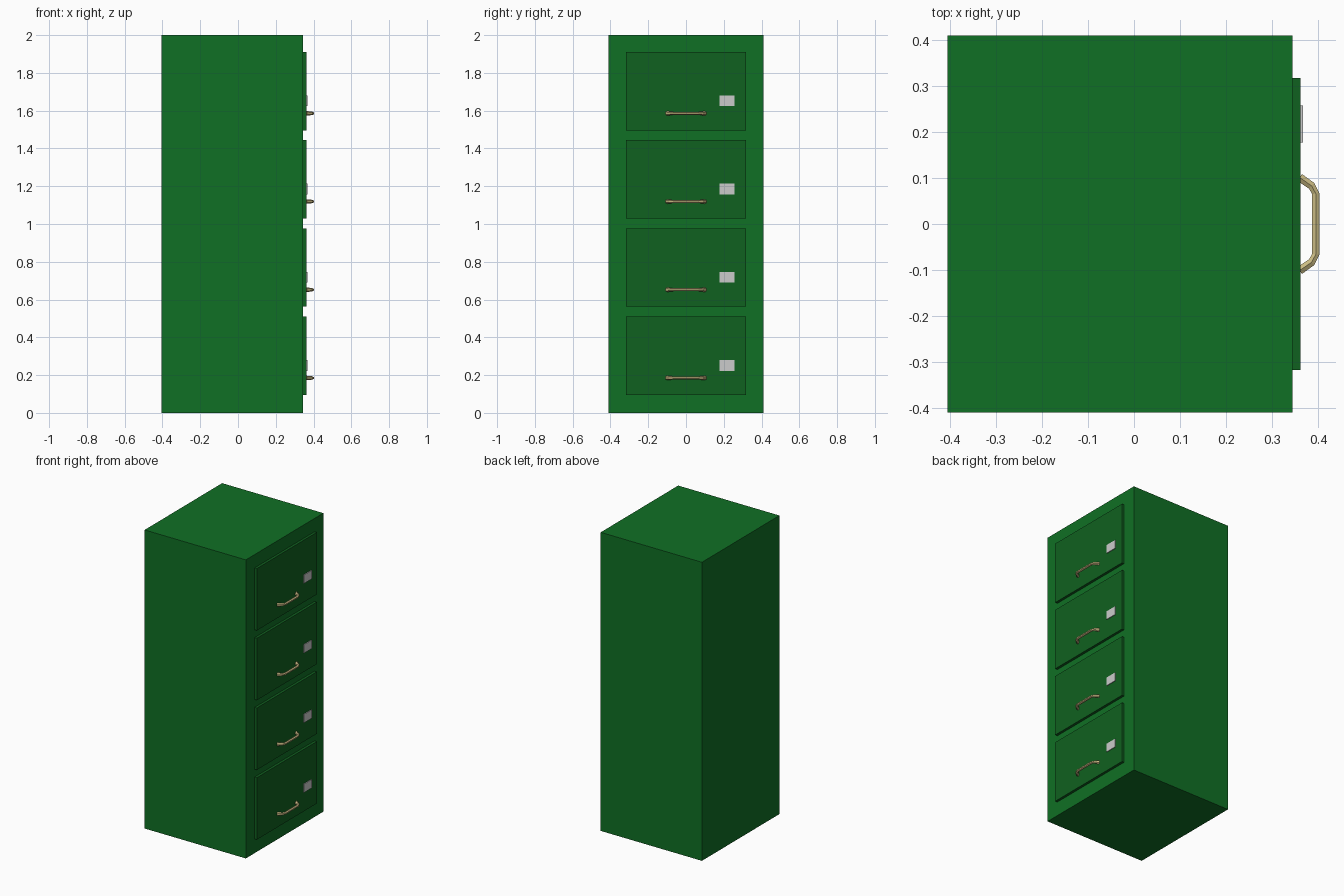
import bpy, bmesh, math
from mathutils import Vector

if "Cube" in bpy.data.objects:
    bpy.data.objects.remove(bpy.data.objects["Cube"])


def material(name, rgb):
    m = bpy.data.materials.new(name)
    m.diffuse_color = (*rgb, 1)
    m.use_nodes = True
    m.node_tree.nodes["Principled BSDF"].inputs["Base Color"].default_value = m.diffuse_color
    return m


BODY = material("green", (0.005, 0.16, 0.018))
DRAWER = material("dark_green", (0.005, 0.12, 0.014))
BRASS = material("brass", (0.60, 0.50, 0.23))
CARD = material("card", (0.62, 0.62, 0.60))


def finish(name, bm, mat):
    bmesh.ops.recalc_face_normals(bm, faces=bm.faces)
    me = bpy.data.meshes.new(name)
    bm.to_mesh(me)
    bm.free()
    me.materials.append(mat)
    ob = bpy.data.objects.new(name, me)
    bpy.context.collection.objects.link(ob)
    return ob


def box(name, lo, hi, mat):
    bm = bmesh.new()
    bmesh.ops.create_cube(bm, size=1)
    for v in bm.verts:
        v.co = [(a + b) / 2 + c * (b - a) for a, b, c in zip(lo, hi, v.co)]
    return finish(name, bm, mat)


def handle(name, z, mat, sides=6):
    # bent bar: x, y, half thickness, half height
    half = [(0.360, 0.101, 0.009, 0.012), (0.386, 0.083, 0.0085, 0.010),
            (0.395, 0.066, 0.008, 0.008)]
    path = half + [(x, -y, t, h) for x, y, t, h in reversed(half)]
    pts = [Vector((p[0], p[1], z)) for p in path]
    bm = bmesh.new()
    rings = []
    for i, (p, (_, _, t, h)) in enumerate(zip(pts, path)):
        tangent = pts[min(i + 1, len(pts) - 1)] - pts[max(i - 1, 0)]
        side = tangent.normalized().cross(Vector((0, 0, 1)))
        ring = []
        for k in range(sides):
            a = 2 * math.pi * k / sides
            offset = side * t * math.sin(a) / math.sin(math.pi / 3)
            ring.append(bm.verts.new(p + offset + Vector((0, 0, h * math.cos(a)))))
        rings.append(ring)
    for r, s in zip(rings, rings[1:]):
        for k in range(sides):
            n = (k + 1) % sides
            bm.faces.new((r[k], r[n], s[n], s[k]))
    bm.faces.new(rings[0])
    bm.faces.new(rings[-1])
    return finish(name, bm, mat)


# Cabinet body
box("cabinet_body", (-0.405, -0.41, 0), (0.345, 0.41, 2), BODY)

# Four drawers, each with a label card and a handle
for i in range(4):
    z = 0.467 * i
    n = i + 1
    box(f"drawer_front_{n}", (0.335, -0.317, 0.095 + z), (0.362, 0.317, 0.51 + z), DRAWER)
    box(f"label_card_{n}", (0.355, 0.177, 0.223 + z), (0.367, 0.257, 0.28 + z), CARD)
    handle(f"drawer_handle_{n}", 0.185 + z, BRASS)
